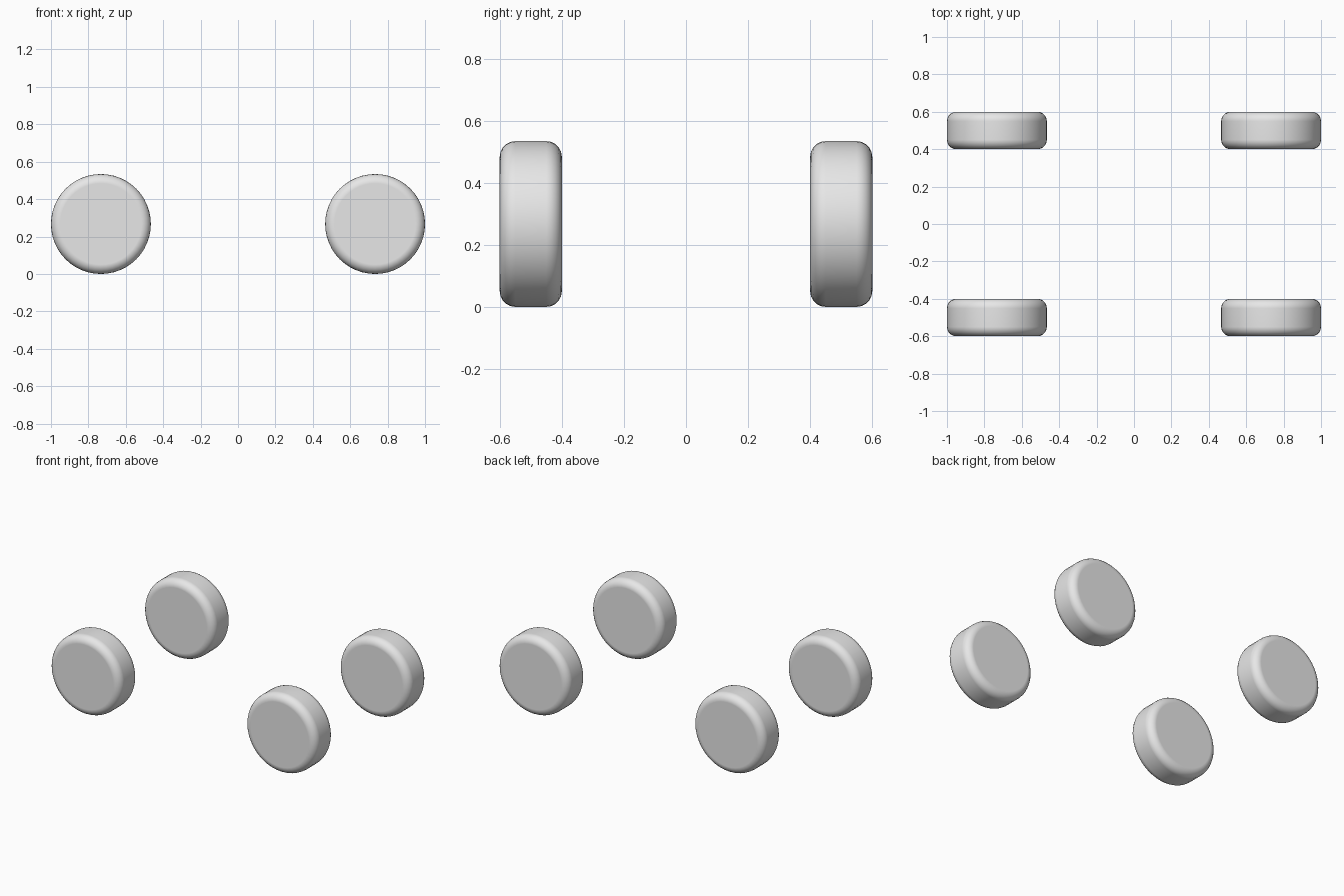
import bpy
import bmesh
import math
from mathutils import Matrix

cube = bpy.data.objects.get("Cube")
if cube:
    bpy.data.objects.remove(cube, do_unlink=True)

RADIUS, WIDTH, ROUNDING = 0.267, 0.2, 0.05
SPAN_X, SPAN_Y = 0.733, 0.5

# Single plain grey
grey = bpy.data.materials.new("light_grey")
grey.use_nodes = True
colour = (0.8, 0.8, 0.8, 1)
grey.diffuse_color = colour
grey.node_tree.nodes["Principled BSDF"].inputs["Base Color"].default_value = colour

# Wheel: a short cylinder lying along y with rounded rims
mesh = bpy.data.meshes.new("wheel")
bm = bmesh.new()
bmesh.ops.create_cone(bm, cap_ends=True, segments=48, radius1=RADIUS,
                      radius2=RADIUS, depth=WIDTH,
                      matrix=Matrix.Rotation(math.pi / 2, 4, "X"))
rims = [e for e in bm.edges if any(len(f.verts) > 4 for f in e.link_faces)]
bmesh.ops.bevel(bm, geom=rims, offset=ROUNDING, offset_type="OFFSET",
                segments=5, profile=0.5, affect="EDGES")
for face in bm.faces:
    face.smooth = True
bm.to_mesh(mesh)
bm.free()
mesh.materials.append(grey)

# Four wheels sharing the mesh
for end, y in (("front", -SPAN_Y), ("back", SPAN_Y)):
    for side, x in (("left", SPAN_X), ("right", -SPAN_X)):
        wheel = bpy.data.objects.new(f"{end}_{side}_wheel", mesh)
        wheel.location = (x, y, RADIUS)
        bpy.context.collection.objects.link(wheel)
        # Keep the side discs flat while the rims shade smoothly
        normals = wheel.modifiers.new("flat_discs", "WEIGHTED_NORMAL")
        normals.weight = 100
